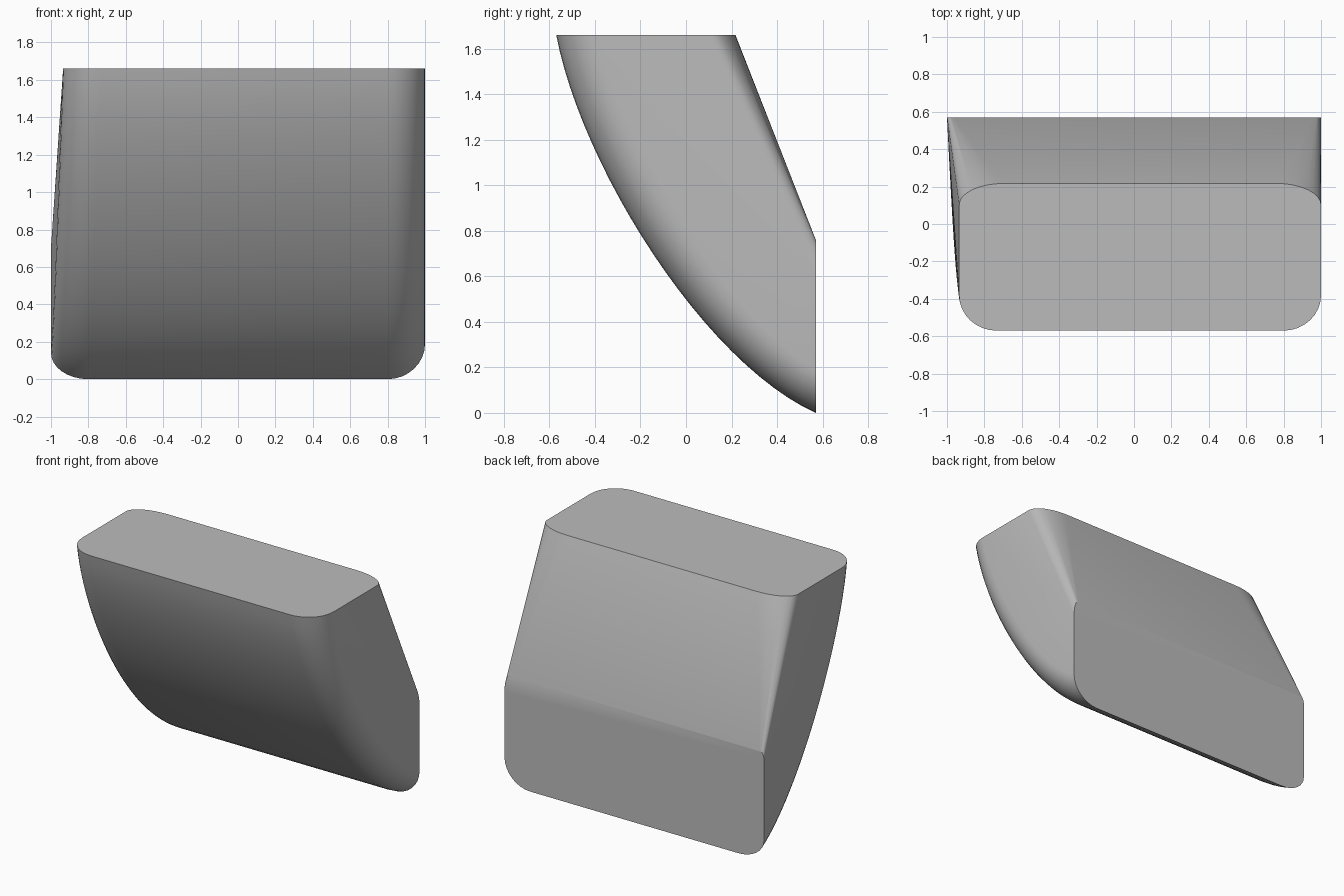
import bpy
import bmesh
from math import sin, cos, pi, radians
from mathutils import Vector
from mathutils.geometry import interpolate_bezier

cube = bpy.data.objects.get("Cube")
if cube:
    bpy.data.objects.remove(cube, do_unlink=True)

BACK, TOP = 0.57, 1.66
RINGS, STEPS = 24, 8


def half_width(side, t):
    """Width of each side; the -x wall leans in towards the top."""
    return 1.0 if side > 0 else 0.935 + 0.065 * t


def quarter(rx, rd):
    """Inset along x and depth along the section for a rounded corner."""
    for i in range(STEPS + 1):
        a = i / STEPS * pi / 2
        yield rx * (1 - sin(a)), rd * (1 - cos(a))


points = []

# Curved belly: rounded sections turning from the top cap to the back face
profile = interpolate_bezier(Vector((0, -0.57, TOP)), Vector((0, -0.46, 1.08)),
                             Vector((0, 0.08, 0.22)), Vector((0, BACK, 0)), RINGS + 1)
for i, p in enumerate(profile):
    t = i / RINGS
    turn = t * pi / 2
    for side in (1, -1):
        depth = 0.19 if side > 0 else 0.19 - 0.05 * t
        for inset, d in quarter(0.2, depth):
            points.append((side * (half_width(side, t) - inset),
                           min(p.y + d * cos(turn), BACK),
                           min(p.z + d * sin(turn), TOP)))

# Rear corners of the top cap and upper corners of the back face
for side in (1, -1):
    for inset, d in quarter(0.24, 0.115):
        points.append((side * (half_width(side, 0) - inset), 0.217 - d, TOP))
    for inset, d in quarter(0.035, 0.12 if side > 0 else 0.06):
        points.append((side * (half_width(side, 1) - inset), BACK, 0.76 - d))

# Skin the sections into one solid
bm = bmesh.new()
for co in points:
    bm.verts.new(co)
bmesh.ops.remove_doubles(bm, verts=bm.verts[:], dist=0.0005)
hull = bmesh.ops.convex_hull(bm, input=bm.verts[:])
loose = [v for v in bm.verts if not v.link_faces]
bmesh.ops.delete(bm, geom=loose, context='VERTS')
bmesh.ops.dissolve_limit(bm, angle_limit=radians(0.3), verts=bm.verts[:], edges=bm.edges[:])
bmesh.ops.recalc_face_normals(bm, faces=bm.faces[:])

mesh = bpy.data.meshes.new("curved_block")
bm.to_mesh(mesh)
bm.free()
block = bpy.data.objects.new("curved_block", mesh)
bpy.context.collection.objects.link(block)

# Plain grey material
grey = bpy.data.materials.new("light_grey")
grey.use_nodes = True
colour = (0.5, 0.5, 0.5, 1)
grey.diffuse_color = colour
grey.node_tree.nodes["Principled BSDF"].inputs["Base Color"].default_value = colour
mesh.materials.append(grey)

bpy.ops.object.select_all(action='DESELECT')
block.select_set(True)
bpy.context.view_layer.objects.active = block
bpy.ops.object.shade_smooth_by_angle(angle=radians(30))
